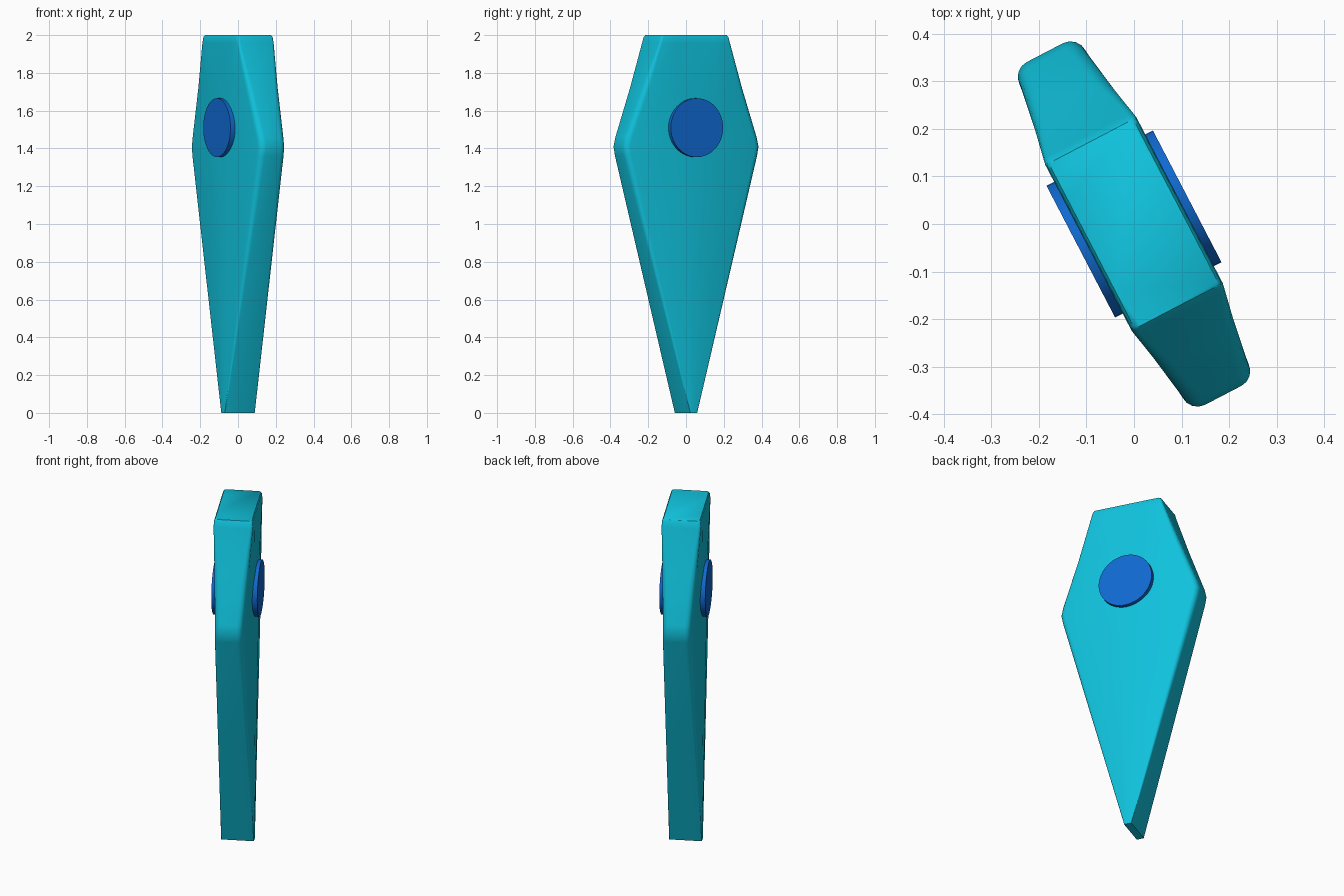
import bpy, bmesh, math
from mathutils import Matrix

if "Cube" in bpy.data.objects:
    bpy.data.objects.remove(bpy.data.objects["Cube"])

TURN = Matrix.Rotation(math.radians(27.5), 4, 'Z')  # slab faces local +x and -x


def material(name, rgb):
    m = bpy.data.materials.new(name)
    m.diffuse_color = (*rgb, 1)
    m.use_nodes = True
    m.node_tree.nodes["Principled BSDF"].inputs["Base Color"].default_value = m.diffuse_color
    return m


teal = material("teal", (0.005, 0.54, 0.72))
blue = material("blue", (0.005, 0.14, 0.63))


def finish(bm, name, mat, angle):
    bmesh.ops.recalc_face_normals(bm, faces=bm.faces)
    bm.transform(TURN)
    me = bpy.data.meshes.new(name)
    bm.to_mesh(me)
    bm.free()
    me.materials.append(mat)
    ob = bpy.data.objects.new(name, me)
    bpy.context.collection.objects.link(ob)
    bpy.context.view_layer.objects.active = ob
    ob.select_set(True)
    bpy.ops.object.shade_smooth_by_angle(angle=math.radians(angle))
    ob.select_set(False)


def section(z, w, t, r, ridge_w, ridge_t):
    """Half-width w, edge half-thickness t, corner radius r, raised middle."""
    half = [(ridge_t, -ridge_w), (ridge_t, ridge_w)]
    for i in range(5):
        a = math.radians(90 * i / 4)
        half.append((t - r + r * math.cos(a), w - r + r * math.sin(a)))
    for i in range(5):
        a = math.radians(90 + 90 * i / 4)
        half.append((-t + r + r * math.cos(a), w - r + r * math.sin(a)))
    # the other half is the same outline turned half way round
    return [(x, y, z) for x, y in half] + [(-x, -y, z) for x, y in half]


# slab body: kite outline, rounded rims, gently raised middle
rings = [
    (0.00, 0.021, 0.090, 0.003, 0.010, 0.090),
    (0.70, 0.214, 0.084, 0.018, 0.040, 0.098),
    (1.36, 0.396, 0.079, 0.034, 0.075, 0.104),
    (1.41, 0.406, 0.078, 0.035, 0.080, 0.104),
    (1.46, 0.394, 0.079, 0.035, 0.085, 0.104),
    (1.72, 0.297, 0.094, 0.030, 0.110, 0.106),
    (1.96, 0.211, 0.108, 0.014, 0.120, 0.108),
    (1.99, 0.203, 0.106, 0.014, 0.120, 0.106),
    (2.00, 0.196, 0.100, 0.014, 0.110, 0.100),
]
bm = bmesh.new()
loops = [[bm.verts.new(p) for p in section(*r)] for r in rings]
n = len(loops[0])
for lo, hi in zip(loops, loops[1:]):
    for i in range(n):
        j = (i + 1) % n
        bm.faces.new((lo[i], lo[j], hi[j], hi[i]))
bm.faces.new(loops[0][::-1])
bm.faces.new(loops[-1])
finish(bm, "slab_body", teal, 50)

# round disc on each broad face
for side, label in ((1, "right"), (-1, "left")):
    bm = bmesh.new()
    place = Matrix.Translation((side * 0.109, 0, 1.51)) @ Matrix.Rotation(math.pi / 2, 4, 'Y')
    bmesh.ops.create_cone(bm, cap_ends=True, segments=48, radius1=0.156,
                          radius2=0.156, depth=0.034, matrix=place)
    finish(bm, label + "_disc", blue, 40)
